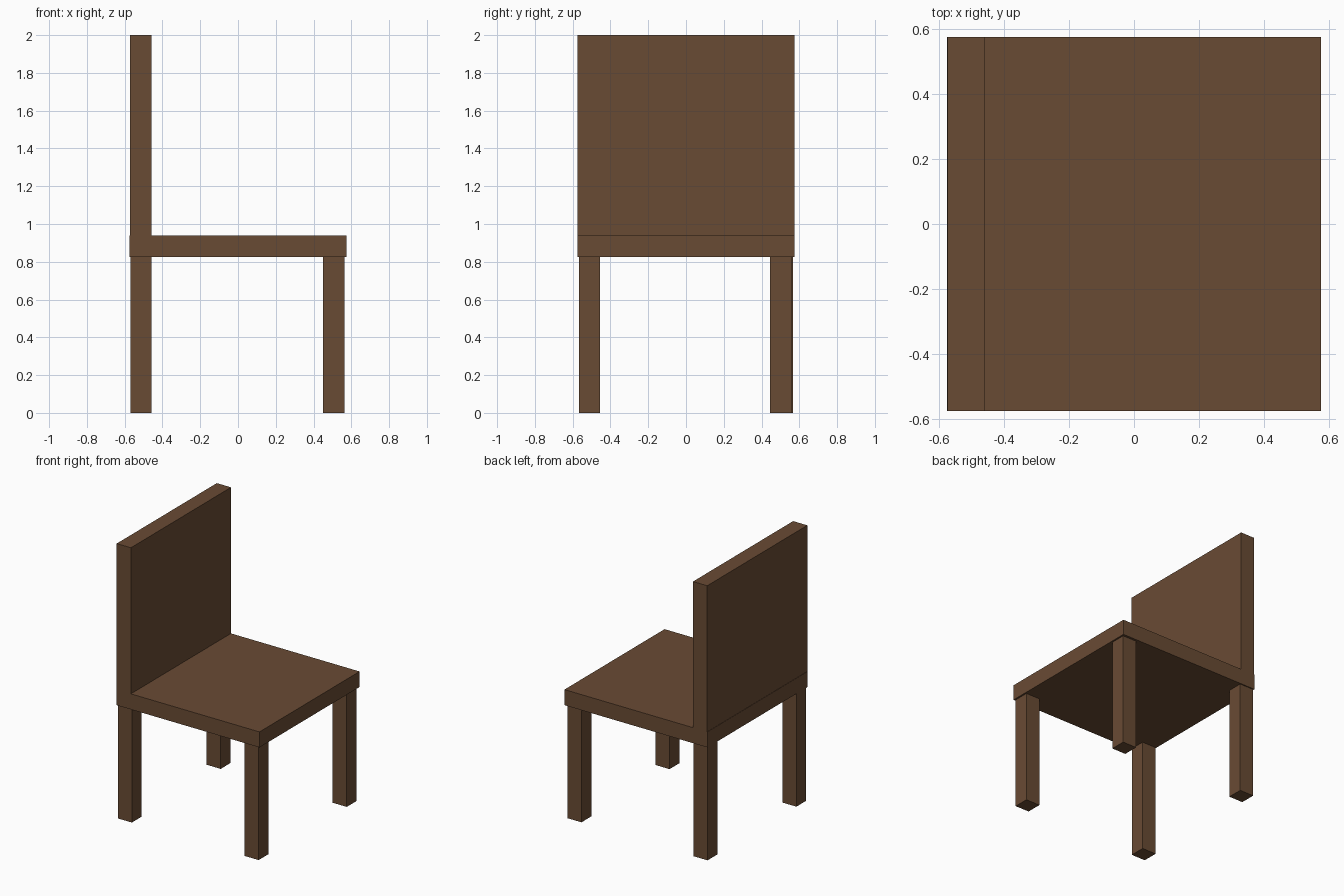
import bpy

cube = bpy.data.objects.get("Cube")
if cube:
    bpy.data.objects.remove(cube, do_unlink=True)

# Single brown wood colour
wood = bpy.data.materials.new("brown_wood")
wood.use_nodes = True
colour = (0.141, 0.07, 0.034, 1)
wood.diffuse_color = colour
wood.node_tree.nodes["Principled BSDF"].inputs["Base Color"].default_value = colour


def box(name, low, high):
    """Add a wooden block spanning two opposite corners."""
    centre = [(a + b) / 2 for a, b in zip(low, high)]
    bpy.ops.mesh.primitive_cube_add(size=1, location=centre)
    obj = bpy.context.object
    obj.name = name
    obj.scale = [b - a for a, b in zip(low, high)]
    bpy.ops.object.transform_apply(location=False, rotation=False, scale=True)
    obj.data.materials.append(wood)
    return obj


HALF = 0.575
SEAT_BOTTOM, SEAT_TOP = 0.825, 0.938
LEG = 0.113

# Seat slab and upright backrest along the -x edge
box("seat", (-HALF, -HALF, SEAT_BOTTOM), (HALF, HALF, SEAT_TOP))
box("backrest", (-0.573, -HALF, SEAT_TOP), (-0.459, HALF, 2))

# Square legs, placed by their lower corner
legs = {
    "backrest_leg_right": (-0.57, -0.567),
    "backrest_leg_left": (-0.57, 0.454),
    "seat_leg_right": (0.45, -0.567),
    "seat_leg_left": (0.45, 0.445),
}
for name, (x, y) in legs.items():
    box(name, (x, y, 0), (x + LEG, y + LEG, SEAT_BOTTOM))
